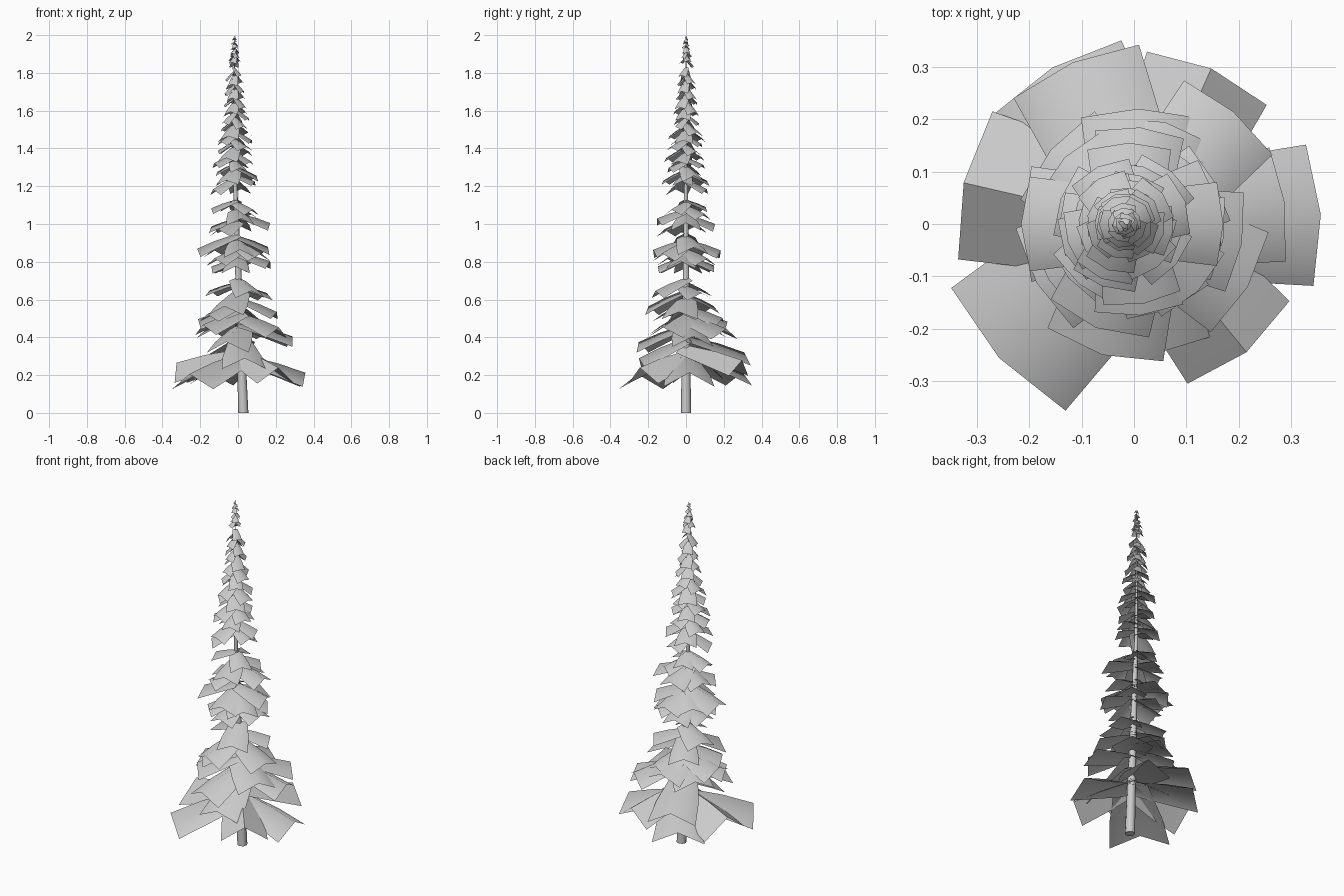
import bpy, bmesh, math, random
from mathutils import Vector, Matrix

random.seed(11)
cube = bpy.data.objects.get("Cube")
if cube:
    bpy.data.objects.remove(cube, do_unlink=True)

grey = bpy.data.materials.new("light_grey")
grey.use_nodes = True
colour = (0.6, 0.6, 0.6, 1)
grey.diffuse_color = colour
grey.node_tree.nodes["Principled BSDF"].inputs["Base Color"].default_value = colour


def finish(name, bm):
    mesh = bpy.data.meshes.new(name)
    bm.to_mesh(mesh)
    bm.free()
    mesh.materials.append(grey)
    ob = bpy.data.objects.new(name, mesh)
    bpy.context.collection.objects.link(ob)
    bpy.ops.object.select_all(action="DESELECT")
    bpy.context.view_layer.objects.active = ob
    ob.select_set(True)
    bpy.ops.object.shade_smooth_by_angle(angle=math.radians(62))


def lerp_table(table, z):
    for (z0, a), (z1, b) in zip(table, table[1:]):
        if z <= z1:
            return a + (b - a) * max(0, z - z0) / (z1 - z0)
    return table[-1][1]


def trunk_x(z):
    return 0.028 - 0.046 * min(1, z / 1.3)


# Leaning, tapering trunk
bm = bmesh.new()
rings = []
SIDES = 8
for z in (0, 0.3, 0.7, 1.2, 1.6, 2.0):
    r = 0.027 * (1 - z / 2.05) ** 1.1
    rings.append([bm.verts.new((trunk_x(z) + r * math.cos(i * math.tau / SIDES),
                                r * math.sin(i * math.tau / SIDES), z))
                  for i in range(SIDES)])
for low, high in zip(rings, rings[1:]):
    for i in range(SIDES):
        j = (i + 1) % SIDES
        bm.faces.new((low[i], low[j], high[j], high[i]))
bm.faces.new(rings[0][::-1])
bm.faces.new(rings[-1])
finish("trunk", bm)


def add_frond(bm, azimuth, reach, half_width, z, pitch, fold=0.52):
    """Drooping card, folded down on both sides of its ridge."""
    place = (Matrix.Translation((trunk_x(z), 0, z))
             @ Matrix.Rotation(math.radians(azimuth), 4, "Z")
             @ Matrix.Rotation(math.radians(pitch), 4, "Y"))
    length = reach / math.cos(math.radians(pitch))
    rows = []
    for t, w in ((-0.05, 0.55), (0.55, 0.88), (1, 1)):
        sag = 0.09 * length * t * (1 - t)
        rows.append([bm.verts.new(place @ Vector((length * t, s * half_width * w,
                                                  sag - abs(s) * fold * half_width * w)))
                     for s in (-1, 0, 1)])
    for a, b in zip(rows, rows[1:]):
        for k in (0, 1):
            bm.faces.new((a[k], b[k], b[k + 1], a[k + 1]))


# Hand-placed fronds: azimuth, reach, half width, root height, pitch, fold
skirt = [
    (-137, 0.375, 0.16, 0.32, 17), (3, 0.34, 0.135, 0.31, 16, 0.57),
    (167, 0.35, 0.145, 0.34, 12, 0.75), (-51, 0.315, 0.125, 0.33, 16, 0.7),
    (120, 0.345, 0.14, 0.32, 17), (113, 0.335, 0.13, 0.41, 15, 0.55),
    (66, 0.325, 0.125, 0.36, 14, 0.68), (-85, 0.25, 0.12, 0.40, 24),
    (-106, 0.26, 0.115, 0.47, 20), (8, 0.28, 0.11, 0.48, 15),
    (50, 0.28, 0.11, 0.52, 15), (180, 0.22, 0.11, 0.56, 16),
    (-150, 0.225, 0.11, 0.54, 18), (-30, 0.24, 0.11, 0.53, 18),
    (140, 0.22, 0.11, 0.52, 17), (90, 0.22, 0.11, 0.55, 17),
]
middle = [
    (-10, 0.175, 0.08, 0.85, 15), (100, 0.15, 0.075, 0.83, 18), (-95, 0.15, 0.075, 0.83, 20),
    (175, 0.14, 0.075, 0.82, 18), (45, 0.16, 0.08, 0.87, 18), (-140, 0.16, 0.08, 0.87, 18),
    (-45, 0.18, 0.085, 0.91, 20), (85, 0.185, 0.085, 0.92, 18), (135, 0.18, 0.085, 0.93, 20),
    (180, 0.21, 0.09, 0.95, 21), (-85, 0.175, 0.085, 0.92, 18), (15, 0.17, 0.085, 0.94, 20),
    (90, 0.155, 0.08, 1.05, 18), (-130, 0.15, 0.075, 1.02, 18), (160, 0.14, 0.07, 1.03, 17),
    (0, 0.18, 0.08, 1.06, 17), (-80, 0.155, 0.075, 1.08, 18), (50, 0.13, 0.065, 1.1, 20),
    (180, 0.13, 0.06, 1.13, 20), (-40, 0.12, 0.06, 1.12, 20), (110, 0.11, 0.055, 1.13, 20),
]
for name, fronds in (("skirt_fronds", skirt), ("middle_fronds", middle)):
    bm = bmesh.new()
    for frond in fronds:
        add_frond(bm, *frond)
    finish(name, bm)

# Remaining fronds wind up the trunk, with bare gaps between the tiers
envelope = [(0.55, 0.22), (0.72, 0.19), (1.14, 0.125), (1.3, 0.12), (1.52, 0.095),
            (1.62, 0.072), (1.84, 0.05), (1.9, 0.035), (2.0, 0.008)]
pitches = [(0.6, 18), (1.1, 20), (1.5, 26), (1.65, 40), (1.85, 45), (2.0, 40)]
tiers = [("lower_fronds", 0.57, 0.72, 0.021), ("upper_fronds", 1.235, 1.84, 0.0145),
         ("top_fronds", 1.875, 1.999, 0.0085)]
azimuth = 75
for name, start, end, step in tiers:
    bm = bmesh.new()
    z = start
    while z <= end:
        reach = lerp_table(envelope, z) * random.uniform(0.82, 1.06)
        pitch = lerp_table(pitches, z) + random.uniform(-5, 5)
        add_frond(bm, azimuth, reach, reach * 0.44 + 0.007, z, pitch, random.uniform(0.4, 0.56))
        azimuth += 137.5 + random.uniform(-12, 12)
        z += step
    finish(name, bm)
